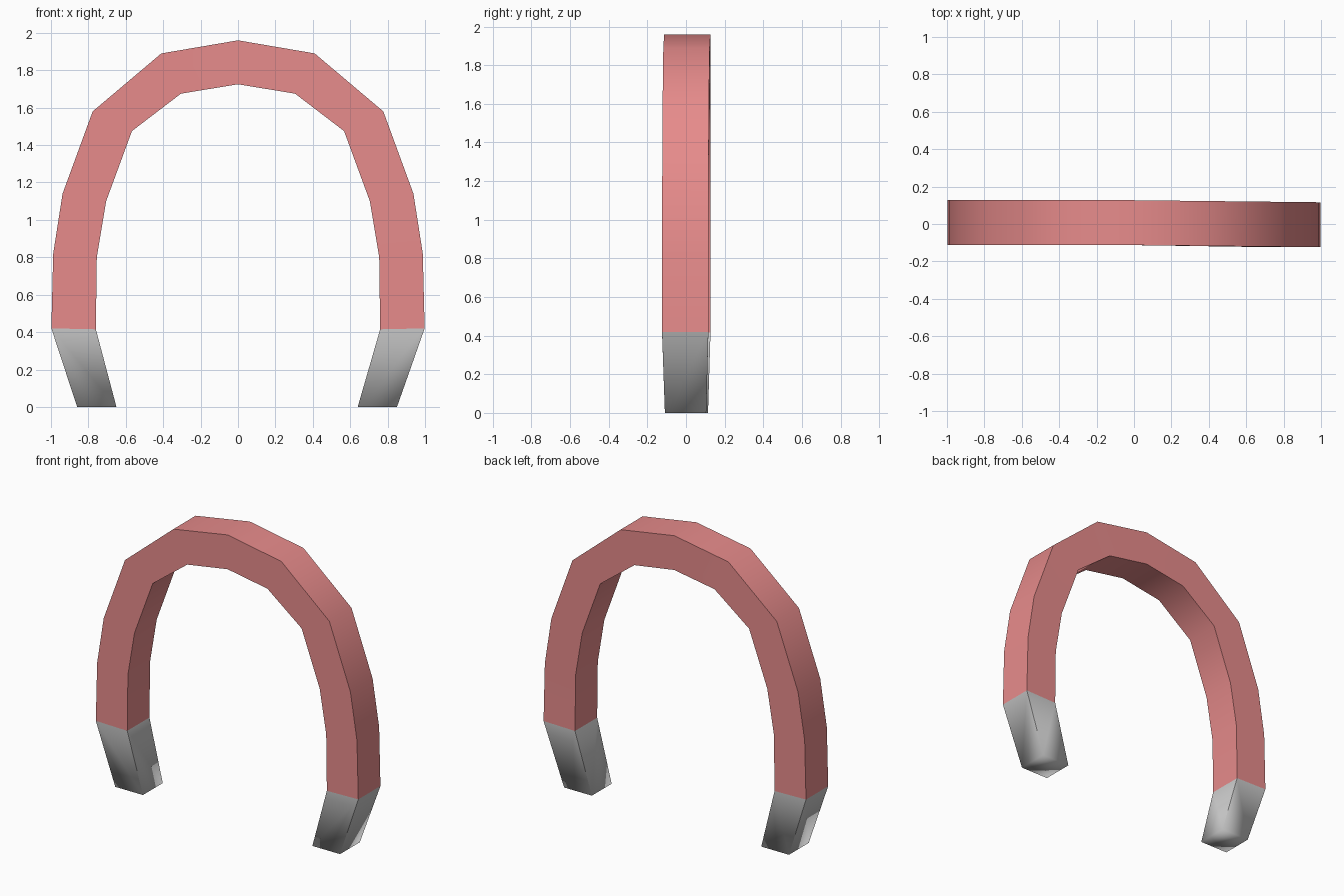
import bpy, bmesh, math

if "Cube" in bpy.data.objects:
    bpy.data.objects.remove(bpy.data.objects["Cube"])

# Right half stations: outer x, outer z, inner x, inner z (pole tip up to crown)
HALF = [(0.85, 0.0, 0.64, 0.0), (0.998, 0.42, 0.76, 0.415), (0.988, 0.82, 0.755, 0.80),
        (0.938, 1.14, 0.705, 1.10), (0.777, 1.58, 0.567, 1.475), (0.41, 1.89, 0.305, 1.675)]
CROWN = (0.0, 1.96, 0.0, 1.725)
RIGHT = HALF
LEFT = [(-a, b, -c, d) for a, b, c, d in HALF]
LEFT[0] = (-0.86, 0.0, -0.65, 0.0)


def sweep(name, stations, cap_first=False):
    """Skin rectangular sections placed along the arch."""
    bm = bmesh.new()
    rings = []
    for xo, zo, xi, zi in stations:
        h = 0.107 if zo == 0 else 0.12
        yc = 0.007 - 0.011 * max(xo, 0)
        rings.append([bm.verts.new(p) for p in (
            (xo, yc - h, zo), (xo, yc + h, zo), (xi, yc + h, zi), (xi, yc - h, zi))])
    for a, b in zip(rings, rings[1:]):
        for i in range(4):
            j = (i + 1) % 4
            bm.faces.new((a[i], a[j], b[j], b[i]))
            # long corner edges stay crisp
            bm.edges.get((a[i], b[i])).smooth = False
    if cap_first:
        bm.faces.new(rings[0][::-1])
    for f in bm.faces:
        f.smooth = True
    bmesh.ops.recalc_face_normals(bm, faces=bm.faces)
    # open tubes: make sure the outer skin faces away from the arch
    top = max(bm.faces, key=lambda f: f.calc_center_median().z)
    bm.normal_update()
    if not cap_first and top.normal.z < 0:
        bmesh.ops.reverse_faces(bm, faces=bm.faces)
    if cap_first:
        base = min(bm.faces, key=lambda f: f.calc_center_median().z)
        if base.normal.z > 0:
            bmesh.ops.reverse_faces(bm, faces=bm.faces)
    mesh = bpy.data.meshes.new(name)
    bm.to_mesh(mesh)
    bm.free()
    ob = bpy.data.objects.new(name, mesh)
    bpy.context.collection.objects.link(ob)
    return ob


# Red horseshoe body
body = sweep("magnet_body", RIGHT[1:] + [CROWN] + LEFT[:0:-1])
red = bpy.data.materials.new("red")
red.diffuse_color = (0.8, 0.26, 0.26, 1)
red.use_nodes = True
red.node_tree.nodes["Principled BSDF"].inputs["Base Color"].default_value = red.diffuse_color
body.data.materials.append(red)

# Grey pole tips
sweep("right_pole_tip", RIGHT[:2], cap_first=True)
sweep("left_pole_tip", LEFT[:2], cap_first=True)
